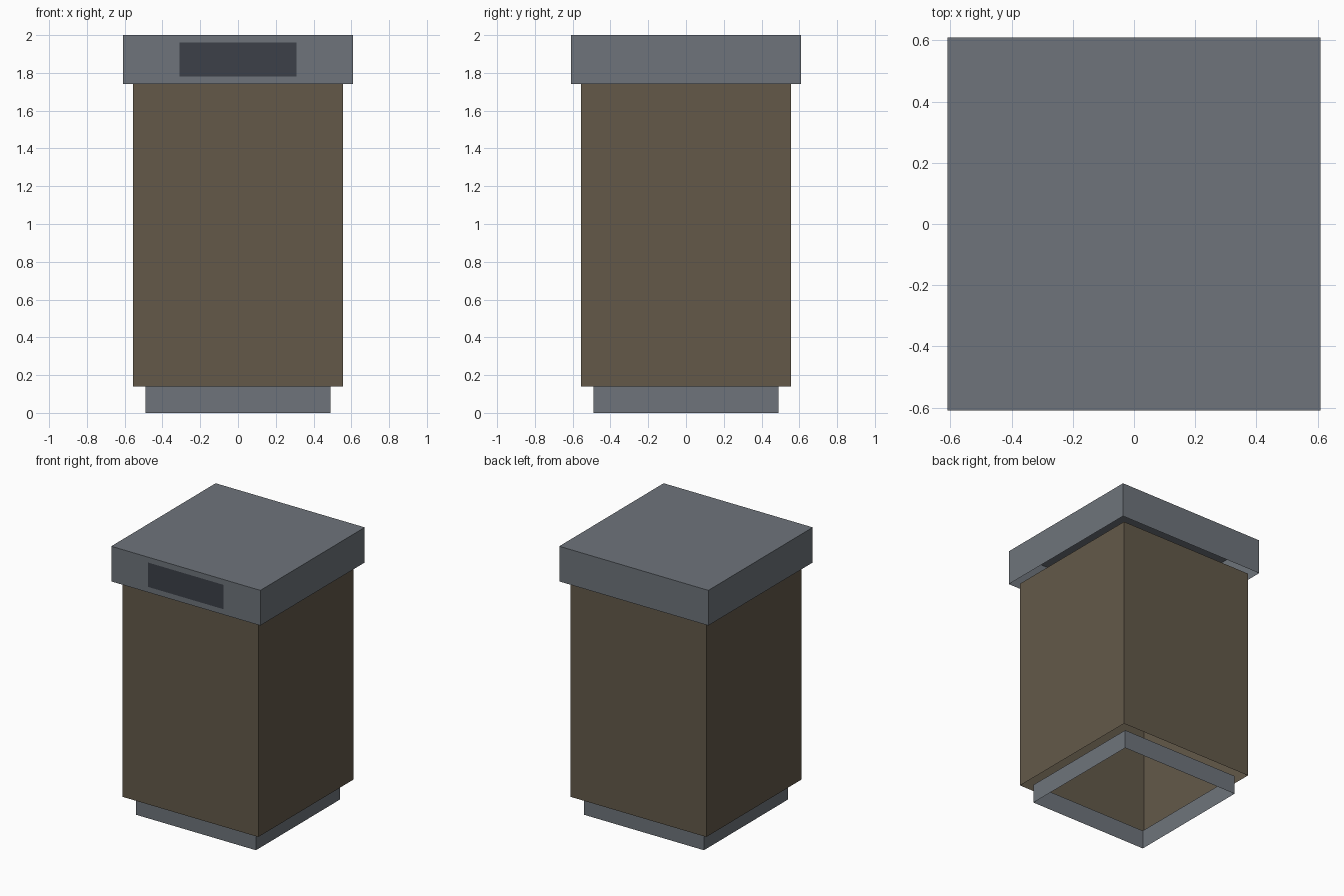
import bpy
import bmesh

cube = bpy.data.objects.get("Cube")
if cube:
    bpy.data.objects.remove(cube, do_unlink=True)


def make_material(name, srgb):
    """Flat colour given as 8-bit sRGB, stored as linear values."""
    color = [((c / 255 + 0.055) / 1.055) ** 2.4 for c in srgb] + [1.0]
    mat = bpy.data.materials.new(name)
    mat.use_nodes = True
    mat.diffuse_color = color
    bsdf = next(n for n in mat.node_tree.nodes if n.type == "BSDF_PRINCIPLED")
    bsdf.inputs["Base Color"].default_value = color
    bsdf.inputs["Roughness"].default_value = 0.8
    return mat


grey = make_material("slate_grey", (110, 116, 123))
brown = make_material("dark_brown", (99, 89, 73))
dark = make_material("charcoal", (60, 64, 72))


def sheet_box(half, low, high, closed_top=False):
    """Square box of thin sheet, open below and, unless closed, above."""
    bm = bmesh.new()
    bmesh.ops.create_cube(bm, size=2)
    for v in bm.verts:
        v.co.x *= half
        v.co.y *= half
        v.co.z = high if v.co.z > 0 else low
    bm.normal_update()
    open_faces = [f for f in bm.faces
                  if f.normal.z < -0.9 or (f.normal.z > 0.9 and not closed_top)]
    bmesh.ops.delete(bm, geom=open_faces, context="FACES_ONLY")
    return bm


def finish(bm, name, *materials):
    mesh = bpy.data.meshes.new(name)
    bm.to_mesh(mesh)
    bm.free()
    for mat in materials:
        mesh.materials.append(mat)
    obj = bpy.data.objects.new(name, mesh)
    bpy.context.collection.objects.link(obj)
    return obj


# Base skirt and main body
finish(sheet_box(0.49, 0, 0.14), "base", grey)
finish(sheet_box(0.555, 0.14, 1.74), "body", brown)

# Lid with a flush dark panel cut into its front
lid = sheet_box(0.61, 1.74, 2, closed_top=True)
panel_x, panel_low, panel_high = 0.31, 1.78, 1.96
cuts = [((-panel_x, 0, 0), (1, 0, 0)), ((panel_x, 0, 0), (1, 0, 0)),
        ((0, 0, panel_low), (0, 0, 1)), ((0, 0, panel_high), (0, 0, 1))]
for point, normal in cuts:
    front = [f for f in lid.faces if f.normal.y < -0.9]
    edges = {e for f in front for e in f.edges}
    verts = {v for f in front for v in f.verts}
    bmesh.ops.bisect_plane(lid, geom=front + list(edges) + list(verts),
                           plane_co=point, plane_no=normal)
    lid.normal_update()
for face in lid.faces:
    center = face.calc_center_median()
    if (face.normal.y < -0.9 and abs(center.x) < panel_x
            and panel_low < center.z < panel_high):
        face.material_index = 1
finish(lid, "lid", grey, dark)
